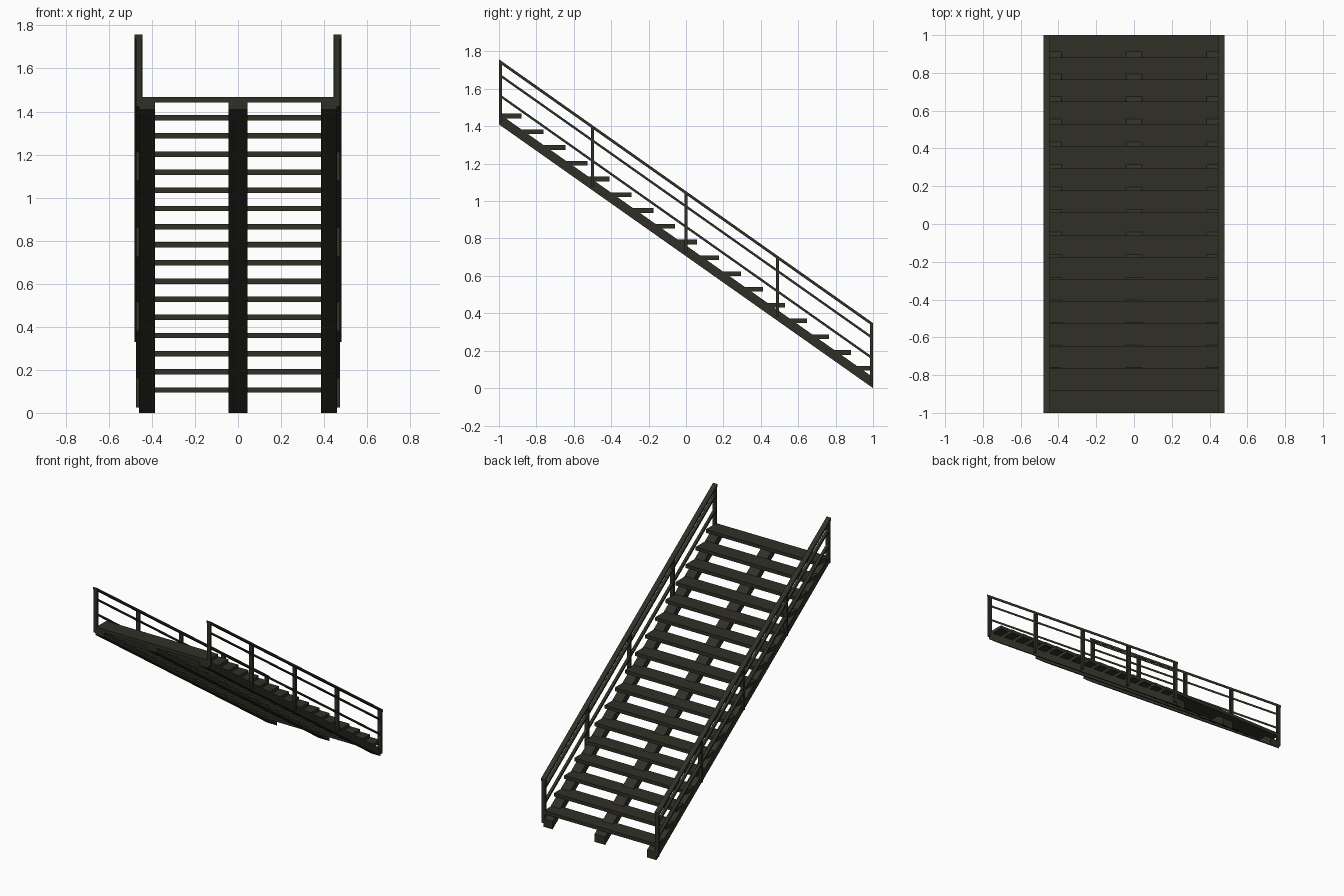
import bpy, bmesh

if "Cube" in bpy.data.objects:
    bpy.data.objects.remove(bpy.data.objects["Cube"])

metal = bpy.data.materials.new("dark olive metal")
metal.diffuse_color = (0.030, 0.029, 0.020, 1)
metal.use_nodes = True
metal.node_tree.nodes["Principled BSDF"].inputs["Base Color"].default_value = metal.diffuse_color

FALL = 0.705  # drop in z per unit y


def prism(name, x0, x1, profile):
    """Extrude a (y, z) profile from x0 to x1."""
    bm = bmesh.new()
    face = bm.faces.new([bm.verts.new((x0, y, z)) for y, z in profile])
    ext = bmesh.ops.extrude_face_region(bm, geom=[face])
    verts = [v for v in ext["geom"] if isinstance(v, bmesh.types.BMVert)]
    bmesh.ops.translate(bm, verts=verts, vec=(x1 - x0, 0, 0))
    bmesh.ops.recalc_face_normals(bm, faces=bm.faces)
    me = bpy.data.meshes.new(name)
    bm.to_mesh(me)
    bm.free()
    me.materials.append(metal)
    ob = bpy.data.objects.new(name, me)
    bpy.context.collection.objects.link(ob)
    return ob


def sloped(name, x0, x1, low, high):
    """Full-length sloped bar; low and high are its z limits at y = 1."""
    d = 2 * FALL
    return prism(name, x0, x1, [(1, low), (1, high), (-1, high + d), (-1, low + d)])


def box(name, x0, x1, y0, y1, z0, z1):
    return prism(name, x0, x1, [(y0, z0), (y1, z0), (y1, z1), (y0, z1)])


# three sloped stringers under the treads
for label, x0, x1 in (("left", -0.46, -0.385), ("middle", -0.043, 0.043), ("right", 0.385, 0.46)):
    sloped(label + "_stringer", x0, x1, 0.0, 0.058)

# seventeen open treads
for i in range(17):
    edge = 1 - i * 0.1175
    top = 0.119 + i * 0.0843
    box(f"tread_{i + 1}", -0.455, 0.455, max(edge - 0.12, -1), edge, top - 0.025, top)

# handrail, two lower rails and five posts on each side
for label, s in (("left", -1), ("right", 1)):
    sloped(label + "_handrail", s * 0.444, s * 0.480, 0.330, 0.348)
    sloped(label + "_upper_rail", s * 0.452, s * 0.473, 0.259, 0.274)
    sloped(label + "_lower_rail", s * 0.452, s * 0.473, 0.150, 0.165)
    for n, y in enumerate((-0.992, -0.5, 0.0, 0.49, 0.992)):
        base = FALL * (1 - y)
        box(f"{label}_post_{n + 1}", s * 0.447, s * 0.475, y - 0.008, y + 0.008,
            base + 0.02, base + 0.338)
